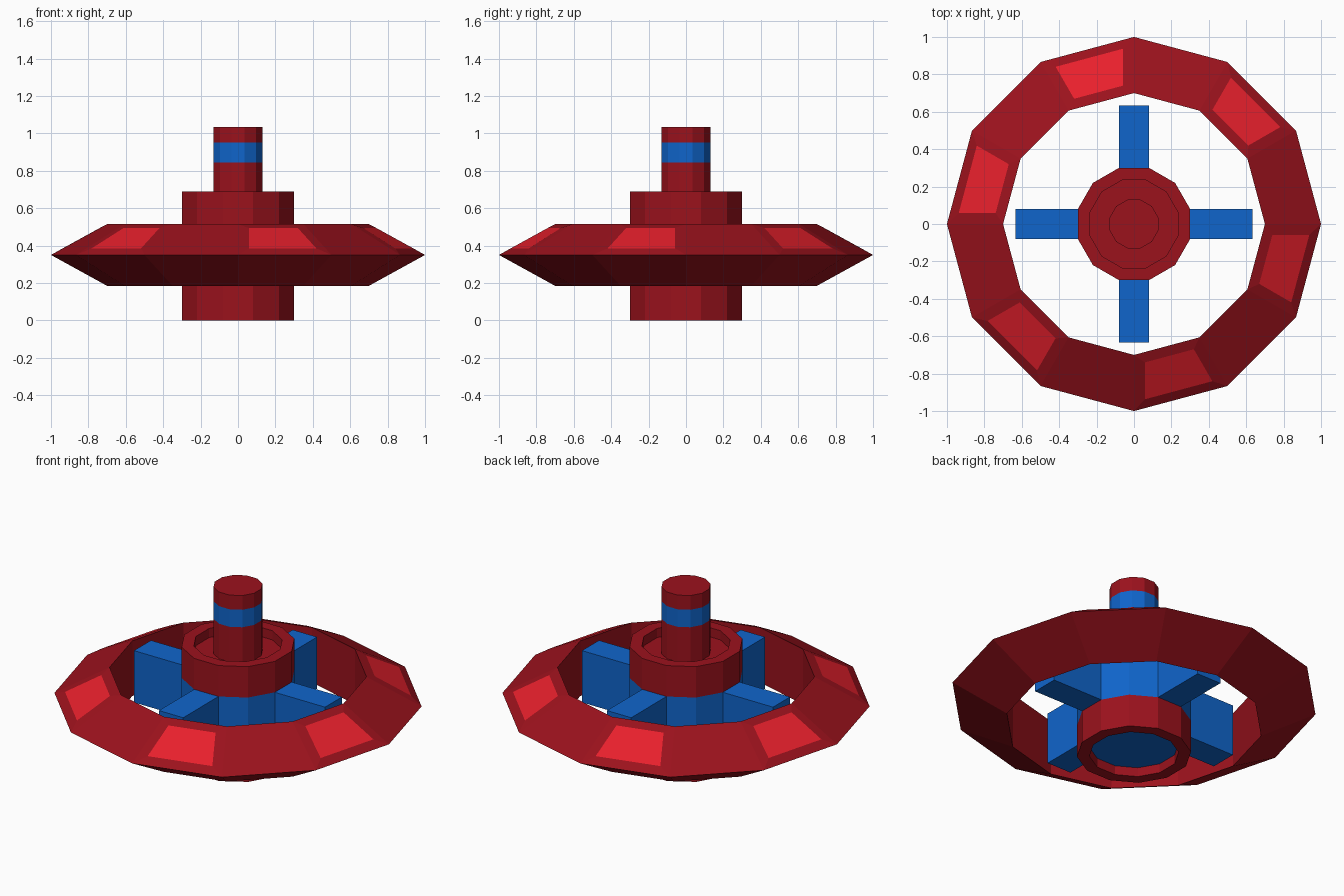
import bpy, bmesh
from math import sin, cos, radians, degrees, atan2

if "Cube" in bpy.data.objects:
    bpy.data.objects.remove(bpy.data.objects["Cube"])

SIDES = 12


def material(name, rgb):
    m = bpy.data.materials.new(name)
    m.diffuse_color = (*rgb, 1)
    m.use_nodes = True
    m.node_tree.nodes["Principled BSDF"].inputs["Base Color"].default_value = m.diffuse_color
    return m


RED = material("dark_red", (0.33, 0.006, 0.012))
BRIGHT = material("bright_red", (0.80, 0.014, 0.025))
BLUE = material("blue", (0.005, 0.13, 0.60))
MATS = [RED, BLUE, BRIGHT]


def lathe(profile, phase, closed=False, blue_bands=()):
    """Revolve (radius, z) points into a 12-sided solid."""
    bm = bmesh.new()
    rings = []
    for r, z in profile:
        rings.append([bm.verts.new((r * cos(radians(phase + 30 * i)),
                                    r * sin(radians(phase + 30 * i)), z))
                      if r else None for i in range(SIDES)])
    n = len(profile)
    for k in range(n if closed else n - 1):
        a, b = rings[k], rings[(k + 1) % n]
        if a[0] is None or b[0] is None:      # flat end cap
            f = bm.faces.new(b if a[0] is None else a)
            f.material_index = int(k in blue_bands)
            continue
        for i in range(SIDES):
            j = (i + 1) % SIDES
            f = bm.faces.new((a[i], a[j], b[j], b[i]))
            f.material_index = int(k in blue_bands)
    bmesh.ops.recalc_face_normals(bm, faces=bm.faces[:])
    return bm


def finish(bm, name):
    me = bpy.data.meshes.new(name)
    bm.to_mesh(me)
    bm.free()
    for m in MATS:
        me.materials.append(m)
    ob = bpy.data.objects.new(name, me)
    bpy.context.collection.objects.link(ob)
    return ob


# Outer ring: triangular section with a bright panel on every second top face
bm = lathe([(1, 0.35), (0.7, 0.515), (0.7, 0.185)], 0, closed=True)
panels = []
for f in bm.faces:
    c = f.calc_center_median()
    if f.normal.z > 0.3 and int(degrees(atan2(c.y, c.x)) % 360 // 30) % 2 == 1:
        panels.append(f)
bmesh.ops.inset_individual(bm, faces=panels, thickness=0.057, depth=0.008,
                           use_even_offset=True)
for f in panels:
    f.material_index = 2
finish(bm, "outer_ring")

# Hub with recessed ends and a blue middle band; four band faces become spokes
bm = lathe([(0, 0.055), (0.243, 0.055), (0.243, 0), (0.3106, 0), (0.3106, 0.195),
            (0.3106, 0.505), (0.3106, 0.69), (0.243, 0.69), (0.243, 0.635), (0, 0.635)],
           15, blue_bands=(0, 4))
arms = [f for f in bm.faces if f.material_index == 1
        and max(abs(f.normal.x), abs(f.normal.y)) > 0.99]
for f in bmesh.ops.extrude_discrete_faces(bm, faces=arms)["faces"]:
    f.normal_update()
    c = f.calc_center_median()
    c.z = 0
    bmesh.ops.translate(bm, verts=f.verts[:], vec=c.normalized() * 0.333)
bmesh.ops.recalc_face_normals(bm, faces=bm.faces[:])
finish(bm, "hub_with_spokes")

# Handle stem with a blue stripe
finish(lathe([(0, 0.63), (0.1346, 0.63), (0.1346, 0.845), (0.1346, 0.95),
              (0.1346, 1.035), (0, 1.035)], 15, blue_bands=(2,)), "handle_stem")
